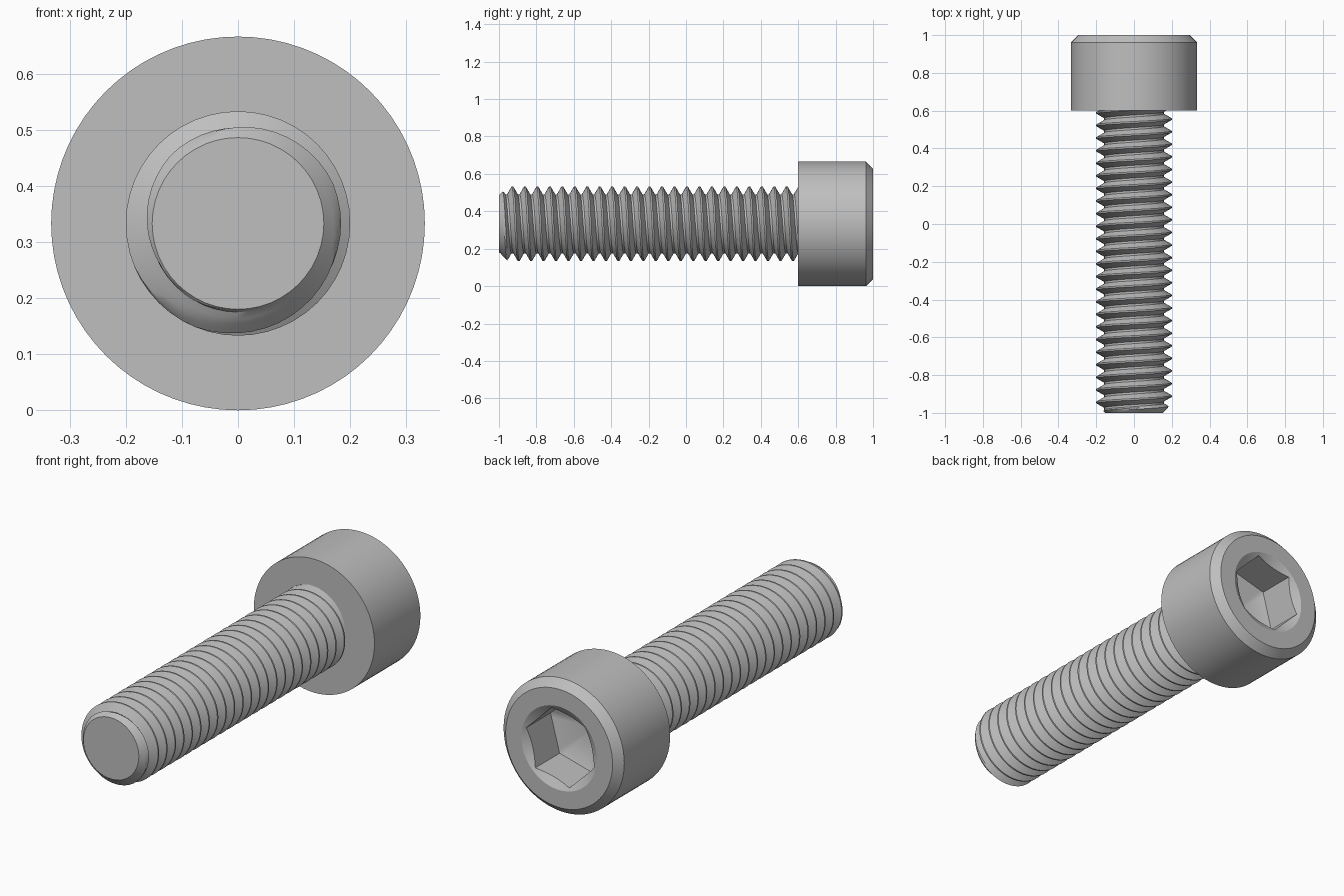
import bpy, bmesh
from math import sin, cos, pi, radians, degrees

old = bpy.data.objects.get("Cube")
if old:
    bpy.data.objects.remove(old, do_unlink=True)

AXIS_Z = 0.333
PITCH = 1 / 15
CREST, ROOT, TIP = 0.2, 0.158, 0.153
HEX_HALF, RIM = 0.168, 0.208

steel = bpy.data.materials.new("steel grey")
steel.use_nodes = True
grey = (0.52, 0.52, 0.52, 1)
steel.diffuse_color = grey
steel.node_tree.nodes["Principled BSDF"].inputs["Base Color"].default_value = grey


def around(r, y, t):
    """Point at angle t round the bolt's axis, measured from the top."""
    return (r * sin(t), y, AXIS_Z + r * cos(t))


def bridge(bm, a, b):
    """Quads between two closed rings."""
    n = len(a)
    for i in range(n):
        j = (i + 1) % n
        bm.faces.new((a[i], a[j], b[j], b[i]))


def finish(bm, name):
    bmesh.ops.recalc_face_normals(bm, faces=bm.faces)
    mesh = bpy.data.meshes.new(name)
    bm.to_mesh(mesh)
    bm.free()
    mesh.materials.append(steel)
    obj = bpy.data.objects.new(name, mesh)
    bpy.context.collection.objects.link(obj)
    bpy.ops.object.select_all(action='DESELECT')
    obj.select_set(True)
    bpy.context.view_layer.objects.active = obj
    bpy.ops.object.shade_smooth_by_angle(angle=radians(30))
    return obj


# Socket head: turned outside, countersunk hexagonal recess, conical floor
def socket_radius(t):
    return HEX_HALF / cos(radians((degrees(t) - 15) % 60 - 30))


bm = bmesh.new()
angles = [radians(15 + 5 * i) for i in range(72)]


def ring(radius, depth):
    return [bm.verts.new(around(radius(t), depth(t), t)) for t in angles]


rings = [ring(lambda t, r=r: r, lambda t, y=y: y)
         for r, y in ((0.333, 0.6), (0.333, 0.962), (0.295, 1), (RIM, 1))]
rings.append(ring(socket_radius, lambda t: 1 - 0.58 * (RIM - socket_radius(t))))
rings.append(ring(socket_radius, lambda t: 0.8))
for a, b in zip(rings, rings[1:]):
    bridge(bm, a, b)
bm.faces.new(rings[0])
floor_tip = bm.verts.new(around(0, 0.73, 0))
for i, v in enumerate(rings[-1]):
    bm.faces.new((v, rings[-1][(i + 1) % 72], floor_tip))
finish(bm, "socket_head")


# Threaded shank: right-handed helical surface with a chamfered end
START, END, PHASE = -1, 0.61, -0.928
SEGS = 48
# fractions of one pitch, measured from the middle of the crest
STEPS = (-0.06, 0.06, 0.2, 0.31, 0.42, 0.58, 0.69, 0.8)


def thread_radius(u):
    """Crest flat, straight flank, root flat."""
    d = abs((u + 0.5) % 1 - 0.5)
    k = min(max((d - 0.06) / 0.36, 0), 1)
    r = CREST + (ROOT - CREST) * k
    return r


bm = bmesh.new()
rows = []
for turn in range(-3, 26):
    for s in STEPS:
        row = []
        for i in range(SEGS + 1):
            f = i / SEGS
            y = min(max(PHASE + PITCH * (turn + s + f), START), END)
            r = thread_radius((y - PHASE) / PITCH - f)
            r = min(r, TIP + (y - START))
            row.append(bm.verts.new(around(r, y, 2 * pi * f)))
        rows.append(row)
for a, b in zip(rows, rows[1:]):
    for i in range(SEGS):
        bm.faces.new((a[i], a[i + 1], b[i + 1], b[i]))
bmesh.ops.remove_doubles(bm, verts=bm.verts, dist=0.0002)
bmesh.ops.dissolve_degenerate(bm, edges=bm.edges, dist=0.0002)
bmesh.ops.holes_fill(bm, edges=[e for e in bm.edges if e.is_boundary], sides=0)
finish(bm, "threaded_shank")
